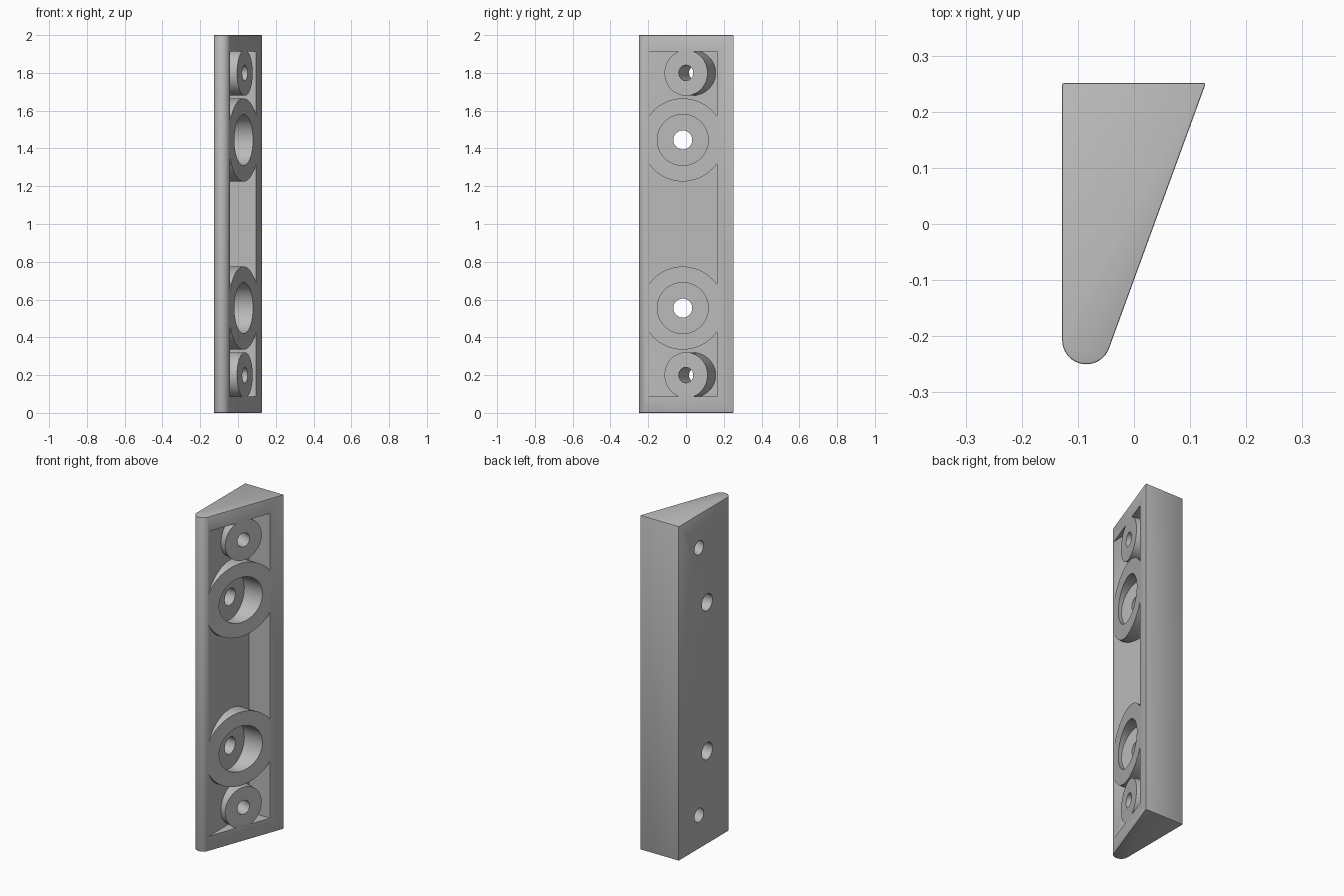
import bpy, bmesh, math
from mathutils import Vector

old = bpy.data.objects.get("Cube")
if old:
    bpy.data.objects.remove(old, do_unlink=True)

grey = bpy.data.materials.new("light grey")
grey.use_nodes = True
colour = (0.5, 0.5, 0.5, 1)
grey.diffuse_color = colour
grey.node_tree.nodes["Principled BSDF"].inputs["Base Color"].default_value = colour

TILT = math.radians(20)                                  # slope of the open face
NORMAL = Vector((math.cos(TILT), -math.sin(TILT), 0))
FLOOR = -0.043                                           # x of the pocket floor


def make_object(name, bm):
    bmesh.ops.recalc_face_normals(bm, faces=bm.faces)
    mesh = bpy.data.meshes.new(name)
    bm.to_mesh(mesh)
    bm.free()
    mesh.materials.append(grey)
    obj = bpy.data.objects.new(name, mesh)
    bpy.context.collection.objects.link(obj)
    return obj


def cylinder(name, start, end, radius):
    start, end = Vector(start), Vector(end)
    bm = bmesh.new()
    bmesh.ops.create_cone(bm, cap_ends=True, segments=64, radius1=radius,
                          radius2=radius, depth=(end - start).length)
    turn = (end - start).to_track_quat('Z', 'Y').to_matrix()
    bmesh.ops.rotate(bm, verts=bm.verts, matrix=turn)
    bmesh.ops.translate(bm, verts=bm.verts, vec=(start + end) / 2)
    return make_object(name, bm)


def apply_modifier(obj, mod):
    bpy.ops.object.select_all(action='DESELECT')
    bpy.context.view_layer.objects.active = obj
    obj.select_set(True)
    bpy.ops.object.modifier_apply(modifier=mod.name)


def subtract(obj, cutter):
    mod = obj.modifiers.new("cut", 'BOOLEAN')
    mod.operation, mod.solver, mod.object = 'DIFFERENCE', 'EXACT', cutter
    apply_modifier(obj, mod)
    bpy.data.objects.remove(cutter, do_unlink=True)


# Wedge body with a rounded nose
profile = [(0.128, 0.251), (-0.128, 0.251)]
for i in range(17):
    a = math.pi + (math.pi - TILT) * i / 16
    profile.append((-0.085 + 0.043 * math.cos(a), -0.207 + 0.043 * math.sin(a)))
bm = bmesh.new()
base = bm.faces.new([bm.verts.new((x, y, 0)) for x, y in profile])
top = bmesh.ops.extrude_face_region(bm, geom=[base])
bmesh.ops.translate(bm, vec=(0, 0, 2),
                    verts=[v for v in top["geom"] if isinstance(v, bmesh.types.BMVert)])
body = make_object("wedge_block", bm)
bevel = body.modifiers.new("edge", 'BEVEL')
bevel.width, bevel.segments, bevel.limit_method = 0.003, 2, 'ANGLE'
bevel.angle_limit = math.radians(40)
apply_modifier(body, bevel)

# Pocket volume, open on the sloped side
bm = bmesh.new()
bmesh.ops.create_cube(bm, size=1)
low, high = Vector((FLOOR, -0.4, 0.088)), Vector((0.3, 0.165, 1.912))
for v in bm.verts:
    v.co = (low + high) / 2 + Vector(a * b for a, b in zip(v.co, high - low))
pocket = make_object("pocket_cutter", bm)

# Bosses stay standing in the pocket: two wide straight, two small tilted
BIG_Y = -0.017
SMALL = Vector((0.036, 0, 0))
for side in (-1, 1):
    z = 1 + side * 0.445
    subtract(pocket, cylinder("wide_boss", (-0.2, BIG_Y, z), (0.5, BIG_Y, z), 0.22))
    centre = SMALL + Vector((0, 0, 1 + side * 0.80))
    subtract(pocket, cylinder("small_boss", centre - NORMAL * 0.3,
                              centre + NORMAL * 0.4, 0.121))
subtract(body, pocket)

# Counterbores and through holes
for side in (-1, 1):
    z = 1 + side * 0.445
    subtract(body, cylinder("counterbore", (FLOOR + 0.002, BIG_Y, z), (0.4, BIG_Y, z), 0.135))
    subtract(body, cylinder("wide_hole", (-0.3, BIG_Y, z), (0.1, BIG_Y, z), 0.05))
    centre = SMALL + Vector((0, 0, 1 + side * 0.80))
    subtract(body, cylinder("small_hole", centre - NORMAL * 0.3,
                            centre + NORMAL * 0.2, 0.041))

bpy.ops.object.shade_smooth_by_angle(angle=math.radians(30))
